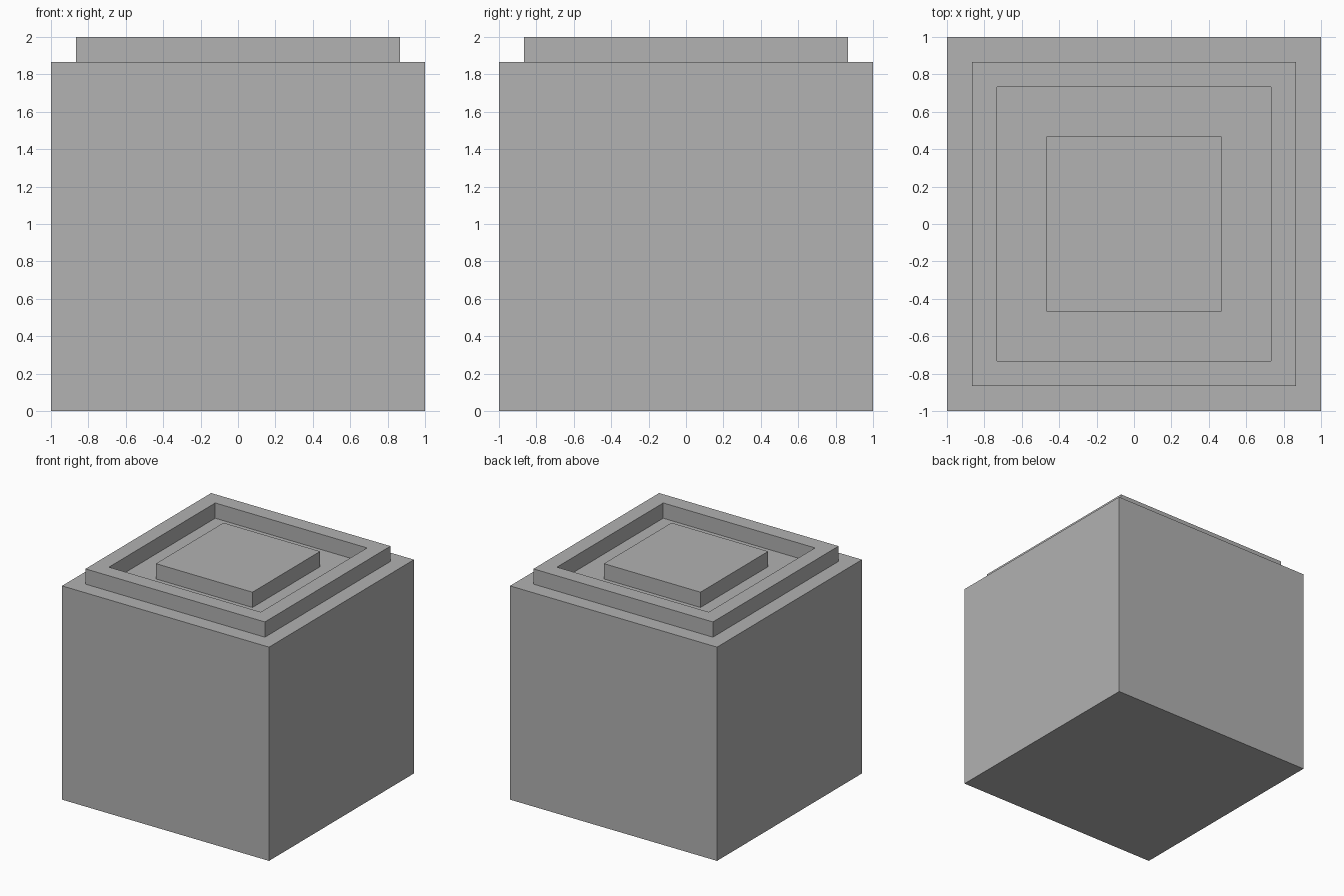
import bpy
import bmesh
from mathutils import Matrix

cube = bpy.data.objects.get("Cube")
if cube:
    bpy.data.objects.remove(cube, do_unlink=True)

STEP = 2 / 15            # ledge width, rim width and rim height
BODY_HEIGHT = 2 - STEP

# Plain grey material
grey = bpy.data.materials.new("plain grey")
grey.use_nodes = True
colour = (0.445, 0.445, 0.445, 1)
grey.diffuse_color = colour
grey.node_tree.nodes["Principled BSDF"].inputs["Base Color"].default_value = colour


def inset_and_move(bm, face, width, height):
    """Inset a face, then raise or lower it with vertical walls."""
    bmesh.ops.inset_region(bm, faces=[face], thickness=width, use_even_offset=True)
    if height:
        result = bmesh.ops.extrude_discrete_faces(bm, faces=[face])
        face = result["faces"][0]
        bmesh.ops.translate(bm, verts=face.verts, vec=(0, 0, height))
    return face


# Main block
bm = bmesh.new()
placement = Matrix.Translation((0, 0, BODY_HEIGHT / 2)) @ Matrix.Diagonal((2, 2, BODY_HEIGHT, 1))
bmesh.ops.create_cube(bm, size=1, matrix=placement)
bm.normal_update()
top = max(bm.faces, key=lambda f: f.calc_center_median().z)

# Raised rim, square groove and centre pad
for width, height in ((STEP, STEP), (STEP, -STEP), (2 * STEP, STEP)):
    top = inset_and_move(bm, top, width, height)
    bm.normal_update()
bmesh.ops.recalc_face_normals(bm, faces=bm.faces)

mesh = bpy.data.meshes.new("stepped_block")
bm.to_mesh(mesh)
bm.free()
mesh.materials.append(grey)
block = bpy.data.objects.new("stepped_block", mesh)
bpy.context.collection.objects.link(block)
